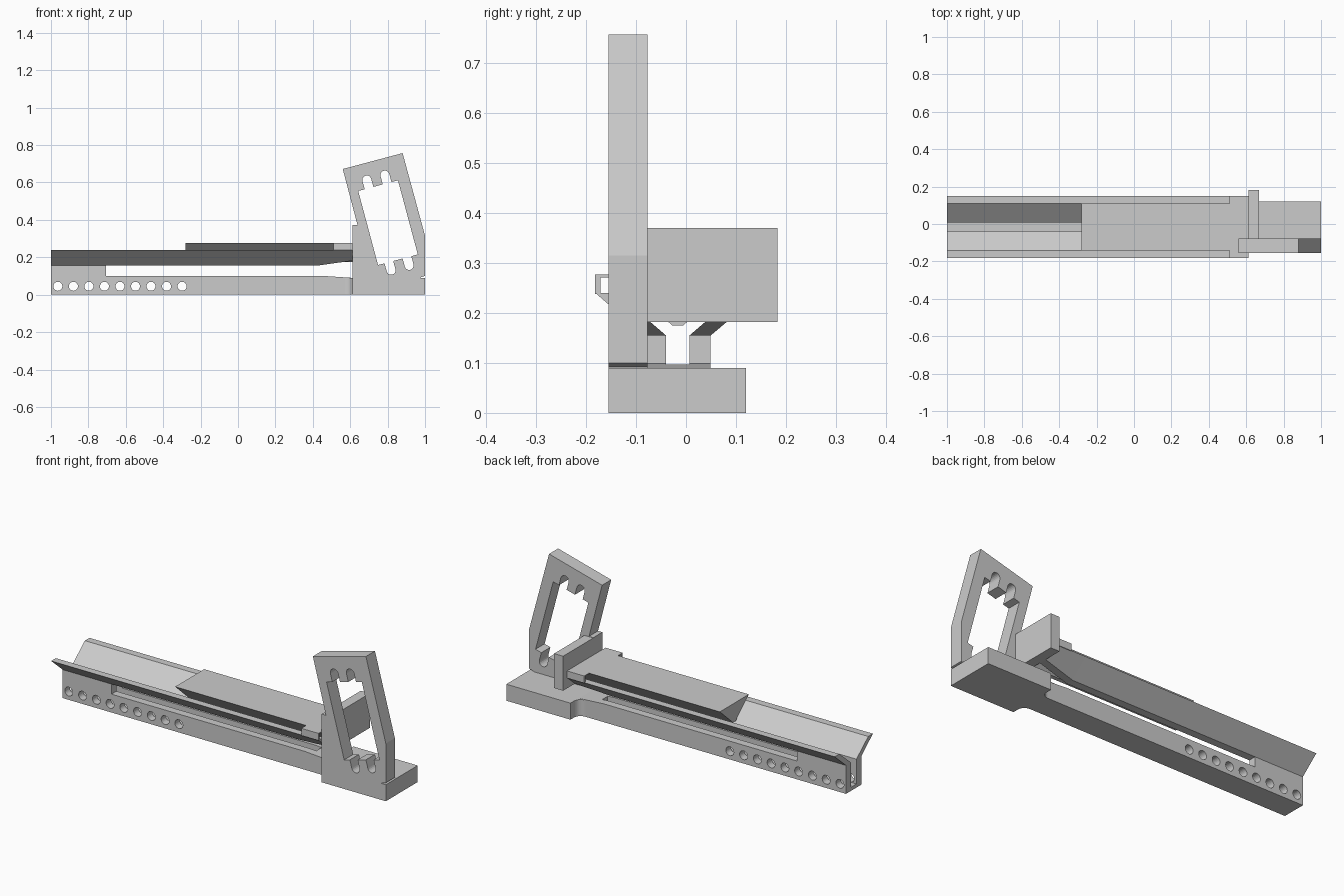
import bpy, bmesh, math
from mathutils import Vector

if "Cube" in bpy.data.objects:
    bpy.data.objects.remove(bpy.data.objects["Cube"], do_unlink=True)

grey = bpy.data.materials.new("light grey")
grey.use_nodes = True
grey.diffuse_color = (0.6, 0.6, 0.6, 1)
grey.node_tree.nodes["Principled BSDF"].inputs["Base Color"].default_value = (0.6, 0.6, 0.6, 1)

MID = -0.0165   # y of the channel centre line


def loft(name, sections):
    """Closed solid through matching outlines."""
    bm = bmesh.new()
    rings = [[bm.verts.new(p) for p in s] for s in sections]
    n = len(rings[0])
    for a, b in zip(rings, rings[1:]):
        for i in range(n):
            j = (i + 1) % n
            bm.faces.new((a[i], a[j], b[j], b[i]))
    bm.faces.new(rings[0])
    bm.faces.new(rings[-1])
    bmesh.ops.recalc_face_normals(bm, faces=bm.faces)
    me = bpy.data.meshes.new(name)
    bm.to_mesh(me)
    bm.free()
    me.materials.append(grey)
    ob = bpy.data.objects.new(name, me)
    bpy.context.collection.objects.link(ob)
    return ob


def prism(name, pts, axis, lo, hi):
    """Outline of the two other axes (in xyz order), extruded along one axis."""
    def place(p, t):
        q = list(p)
        q.insert("xyz".index(axis), t)
        return Vector(q)
    return loft(name, [[place(p, t) for p in pts] for t in (lo, hi)])


def box(name, x, y, z):
    return prism(name, [(x[0], y[0]), (x[1], y[0]), (x[1], y[1]), (x[0], y[1])], "z", *z)


def cut(target, cutter):
    cutter.hide_render = True
    mod = target.modifiers.new("cut", "BOOLEAN")
    mod.operation, mod.solver, mod.object = "DIFFERENCE", "EXACT", cutter
    bpy.context.view_layer.objects.active = target
    bpy.ops.object.modifier_apply(modifier=mod.name)
    bpy.data.objects.remove(cutter, do_unlink=True)


def arc(cx, cy, r, a0, a1, n=10):
    angles = [math.radians(a0 + (a1 - a0) * i / n) for i in range(n + 1)]
    return [(cx + r * math.cos(a), cy + r * math.sin(a)) for a in angles]


# Long body with a raised end, a lengthwise slot and a row of cross holes
body = prism("long_body", [(-1, 0), (0.61, 0), (0.61, 0.09), (0.46, 0.1), (-0.705, 0.1),
                           (-0.705, 0.155), (-1, 0.155)], "y", MID - 0.066, MID + 0.066)
cut(body, box("slot_cutter", (-1.1, 0.5), (MID - 0.0235, MID + 0.0235), (0.02, 0.3)))
for i in range(9):
    cut(body, prism("hole_cutter", arc(-0.963 + 0.083 * i, 0.045, 0.024, 0, 345, 23), "y", -0.3, 0.3))

# Wide foot with concave fillets into the body
r = 0.04
foot = arc(0.613 - r, MID - 0.066 - r, r, 90, 0)
foot += [(0.613, -0.155), (1, -0.155), (1, 0.12), (0.613, 0.12)]
foot += arc(0.613 - r, MID + 0.066 + r, r, 0, -90)
prism("wide_foot", foot, "z", 0, 0.09)

# Sloping channel sides, undercut near the stop plate
for name, s in (("front_channel_side", -1), ("back_channel_side", 1)):
    def side(x, inner, outer, z):
        return [(x, MID + s * w, h) for w, h in
                ((inner, z), (outer, z), (0.165, 0.24), (0.125, 0.24))]
    loft(name, [side(-1, 0.0235, 0.066, 0.155), side(0.42, 0.0235, 0.066, 0.155),
                side(0.613, 0.055, 0.098, 0.182)])

    # Guide lug bridging from the slider over the channel lip
    lug = [(MID + s * w, z) for w, z in ((0.11, 0.277), (0.166, 0.277), (0.166, 0.238),
                                         (0.155, 0.238), (0.155, 0.271), (0.11, 0.271))]
    prism(name.replace("channel_side", "guide_lug"), lug, "x", 0.51, 0.613)

# Wedge slider and stop plate
prism("wedge_slider", [(MID - 0.125, 0.277), (MID + 0.125, 0.277),
                       (MID + 0.011, 0.175), (MID - 0.011, 0.175)], "x", -0.28, 0.613)
box("stop_plate", (0.613, 0.667), (-0.08, 0.183), (0.182, 0.37))

# Upright leaning frame
frame = prism("leaning_frame", [(0.613, 0), (0.975, 0), (0.975, 0.092), (1, 0.1), (1, 0.315), (0.88, 0.757),
                                (0.56, 0.672), (0.639, 0.372), (0.613, 0.372)],
              "y", -0.155, -0.077)

# Window with two rounded notches at each end, leaned with the frame
half = [(0.11, 0.205)]
for u in (0.05, -0.05):
    half += [(u + 0.024, 0.205)] + arc(u, 0.25, 0.024, 0, 180) + [(u - 0.024, 0.205)]
half += [(-0.11, 0.205)]
window = half + [(-u, -v) for u, v in half]
c, s = math.cos(math.radians(15)), math.sin(math.radians(15))
window = [(0.802 + u * c - v * s, 0.385 + u * s + v * c) for u, v in window]
cut(frame, prism("window_cutter", window, "y", -0.3, 0.1))
